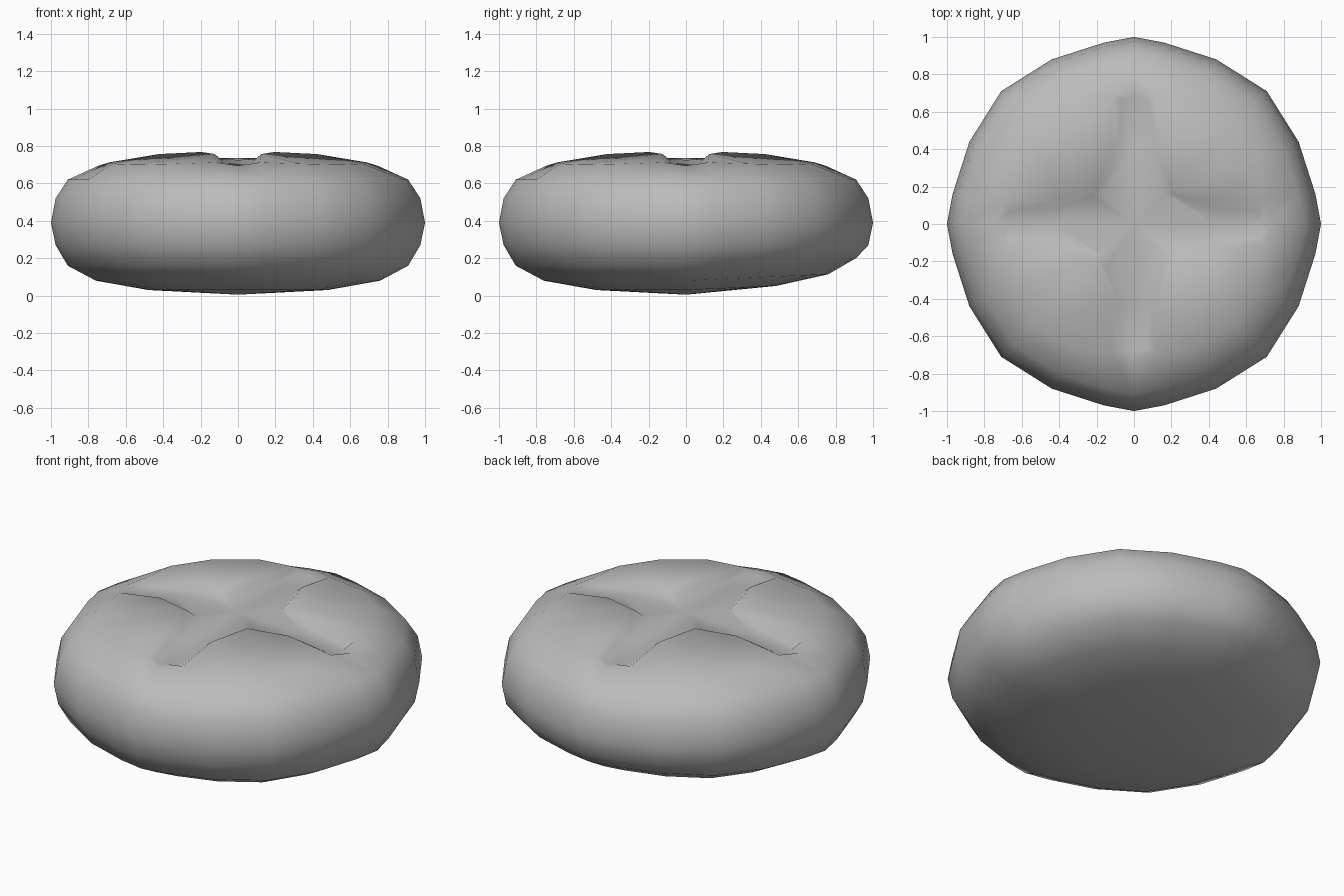
import bpy
import bmesh
from mathutils import Vector, Matrix

cube = bpy.data.objects.get("Cube")
if cube:
    bpy.data.objects.remove(cube)

# Single plain grey
grey = bpy.data.materials.new("plain_grey")
grey.use_nodes = True
colour = (0.5, 0.5, 0.5, 1)
grey.diffuse_color = colour
grey.node_tree.nodes["Principled BSDF"].inputs["Base Color"].default_value = colour

# Outline of one eighth of the bun, from the x axis to the diagonal
outline = [(1, 0), (0.97, 0.16), (0.88, 0.44), (0.71, 0.71)]

# Side and underside levels: scale of the outline, height
levels = [(0.91, 0.62), (0.975, 0.52), (1, 0.39), (0.975, 0.27),
          (0.91, 0.16), (0.76, 0.08), (0.48, 0.03)]

# Scored cross: floor of the cut, its rim, and the shoulder of the crust
top = {
    "centre": (0, 0, 0.735), "floor_corner": (0.165, 0.165, 0.735),
    "floor_inner": (0.225, 0.15, 0.735), "floor_mid": (0.43, 0.08, 0.72),
    "axis_mid": (0.43, 0, 0.725), "floor_end": (0.67, 0.07, 0.69),
    "axis_end": (0.68, 0, 0.69), "rim_corner": (0.195, 0.195, 0.768),
    "rim_mid": (0.42, 0.125, 0.757), "rim_end": (0.69, 0.115, 0.712),
    "tip": (0.745, 0, 0.695), "shoulder": (0.67, 0.335, 0.705),
    "shoulder_corner": (0.54, 0.54, 0.70),
}
top_faces = [
    "centre axis_mid floor_mid floor_inner floor_corner",
    "axis_mid axis_end floor_end floor_mid",
    "floor_corner floor_inner rim_corner",
    "floor_inner floor_mid rim_mid rim_corner",
    "floor_mid floor_end rim_end rim_mid",
    "axis_end tip rim_end floor_end",
    "rim_mid rim_end shoulder",
    "rim_corner rim_mid shoulder shoulder_corner",
]

# Polygons of one eighth: cut top, then bands down the side, then the base
polygons = [[Vector(top[n]) for n in names.split()] for names in top_faces]
rings = [[Vector(top[n]) for n in ("tip", "rim_end", "shoulder", "shoulder_corner")]]
rings += [[Vector((x * s, y * s, z)) for x, y in outline] for s, z in levels]
for upper, lower in zip(rings, rings[1:]):
    for i in range(3):
        polygons.append([upper[i], lower[i], lower[i + 1], upper[i + 1]])
base = Vector((0, 0, 0.005))
for a, b in zip(rings[-1], rings[-1][1:]):
    polygons.append([a, base, b])

# Mirror across the diagonal and repeat around the four arms
bm = bmesh.new()
swap = Matrix(((0, 1, 0), (1, 0, 0), (0, 0, 1)))
for quarter in range(4):
    turn = Matrix.Rotation(quarter * 1.5707963, 3, "Z")
    for poly in polygons:
        bm.faces.new([bm.verts.new(turn @ p) for p in poly])
        bm.faces.new([bm.verts.new(turn @ swap @ p) for p in reversed(poly)])
bmesh.ops.remove_doubles(bm, verts=bm.verts, dist=0.0005)

# The underside lifts slightly toward the back
for v in bm.verts:
    if v.co.z < 0.2 and v.co.y > 0:
        v.co.z += 0.045 * v.co.y
bmesh.ops.recalc_face_normals(bm, faces=bm.faces)
for f in bm.faces:
    f.smooth = True

mesh = bpy.data.meshes.new("scored_bun")
bm.to_mesh(mesh)
bm.free()
mesh.materials.append(grey)
bun = bpy.data.objects.new("scored_bun", mesh)
bpy.context.collection.objects.link(bun)
